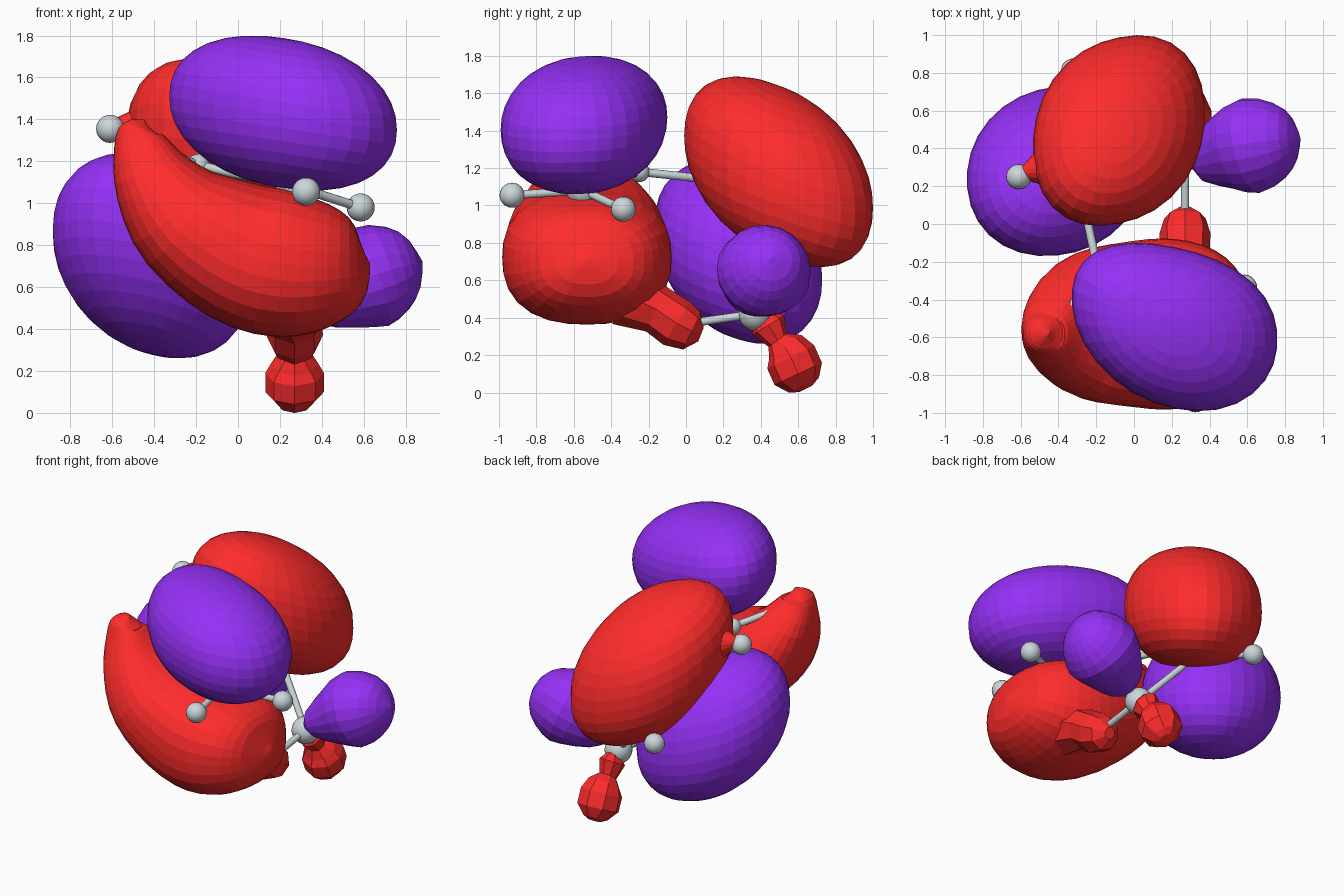
import bpy, bmesh, math
from mathutils import Vector, Matrix

if "Cube" in bpy.data.objects:
    bpy.data.objects.remove(bpy.data.objects["Cube"])


def material(name, rgb):
    m = bpy.data.materials.new(name)
    m.diffuse_color = (*rgb, 1)
    m.use_nodes = True
    m.node_tree.nodes["Principled BSDF"].inputs["Base Color"].default_value = m.diffuse_color
    return m


RED = material("red", (1.0, 0.025, 0.025))
PURPLE = material("purple", (0.3, 0.03, 0.92))
PALE = material("pale_grey", (0.6, 0.68, 0.7))


def finish(name, bm, mat=None, smooth=False):
    bmesh.ops.recalc_face_normals(bm, faces=bm.faces)
    for f in bm.faces:
        f.smooth = smooth
    me = bpy.data.meshes.new(name)
    bm.to_mesh(me)
    bm.free()
    if mat:
        me.materials.append(mat)
    ob = bpy.data.objects.new(name, me)
    bpy.context.collection.objects.link(ob)
    return ob


def lobe(name, mat, c, h, xy, xz, yz, p=2.2, bend=0):
    """Tilted, slightly boxy ellipsoid with half extents h and axis correlations."""
    # Square root of the correlation matrix gives the shear
    l22 = math.sqrt(1 - xy * xy)
    l32 = (yz - xy * xz) / l22
    l33 = math.sqrt(1 - xz * xz - l32 * l32)
    q = p / (p - 1)
    rows = []
    for r in ((1, 0, 0), (xy, l22, 0), (xz, l32, l33)):
        n = sum(abs(v) ** q for v in r) ** (1 / q)
        rows.append([v / n for v in r])
    shear = Matrix(rows)
    bm = bmesh.new()
    bmesh.ops.create_uvsphere(bm, u_segments=30, v_segments=18, radius=1)
    for v in bm.verts:
        u = v.co / sum(abs(k) ** p for k in v.co) ** (1 / p)
        s = shear @ u
        v.co = Vector(c) + Vector((s.x * h[0], s.y * h[1] + bend * u.x * u.x, s.z * h[2]))
    return finish(name, bm, mat)


def spline(rows, n):
    """Catmull-Rom interpolation of section rows."""
    rows = [Vector(r) for r in rows]
    out = []
    for i in range(len(rows) - 1):
        a, b = rows[max(i - 1, 0)], rows[i]
        c, d = rows[i + 1], rows[min(i + 2, len(rows) - 1)]
        for k in range(n):
            t = k / n
            out.append(b + (c - a) * (t / 2)
                       + (2 * a - 5 * b + 4 * c - d) * (t * t / 2)
                       + (3 * b - a - 3 * c + d) * (t ** 3 / 2))
    return out + [rows[-1]]


def loft(name, mat, rows, sides, n=1, p=2.0):
    """Rings along a path; each row is x, y, z, side radius, other radius."""
    rows = spline(rows, n)
    pts = [Vector(r[:3]) for r in rows]
    axis = pts[-1] - pts[0]
    ref = Vector((0, 1, 0)) if abs(axis.normalized().y) < 0.6 else Vector((1, 0, 0))
    bm = bmesh.new()
    rings = []
    for i, r in enumerate(rows):
        d = (pts[min(i + 1, len(pts) - 1)] - pts[max(i - 1, 0)]).normalized()
        q = d.cross(ref).normalized()
        s = q.cross(d)
        ring = []
        for k in range(sides):
            a = 2 * math.pi * k / sides
            ca, sa = math.cos(a), math.sin(a)
            w = (abs(ca) ** p + abs(sa) ** p) ** (-1 / p)
            ring.append(bm.verts.new(pts[i] + s * ca * w * max(r[3], 0.004)
                                     + q * sa * w * max(r[4], 0.004)))
        rings.append(ring)
    for a, b in zip(rings, rings[1:]):
        for k in range(sides):
            j = (k + 1) % sides
            bm.faces.new((a[k], a[j], b[j], b[k]))
    bm.faces.new(rings[0])
    bm.faces.new(rings[-1])
    return finish(name, bm, mat)


# Large rounded lobes
lobe("upper_front_lobe", PURPLE, (0.215, -0.55, 1.43), (0.545, 0.445, 0.37),
     -0.25, -0.22, 0.08, 2.15, 0.05)
lobe("upper_back_lobe", RED, (-0.08, 0.495, 1.18), (0.455, 0.505, 0.51), 0.18, -0.26, -0.38)
lobe("lower_back_lobe", PURPLE, (-0.41, 0.28, 0.75), (0.475, 0.45, 0.49), 0.1, -0.24, -0.28, 2.1)

# Curved front lobe, from its narrow tip to its wide end
loft("lower_front_lobe", RED, [
    (-0.45, -0.58, 1.40, 0, 0), (-0.47, -0.58, 1.36, 0.08, 0.08),
    (-0.47, -0.58, 1.29, 0.125, 0.125),
    (-0.40, -0.56, 1.11, 0.27, 0.20), (-0.25, -0.54, 0.92, 0.39, 0.28),
    (0.0, -0.53, 0.77, 0.44, 0.34), (0.22, -0.53, 0.71, 0.45, 0.35),
    (0.43, -0.53, 0.70, 0.39, 0.295), (0.57, -0.53, 0.70, 0.25, 0.19),
    (0.63, -0.53, 0.71, 0, 0)], 28, 3, 2.4)

# Pointed corner of the upper back lobe
loft("upper_back_lobe_point", RED, [
    (-0.22, 0.35, 1.26, 0.27, 0.27), (-0.52, 0.29, 1.37, 0.08, 0.08),
    (-0.60, 0.27, 1.38, 0.02, 0.02)], 14)

# Small lobes around the end group
loft("side_lobe", PURPLE, [
    (0.30, 0.34, 0.47, 0, 0), (0.36, 0.34, 0.51, 0.12, 0.10),
    (0.48, 0.38, 0.57, 0.20, 0.185), (0.62, 0.415, 0.645, 0.255, 0.25),
    (0.76, 0.44, 0.69, 0.205, 0.205), (0.84, 0.45, 0.71, 0.12, 0.12),
    (0.88, 0.455, 0.72, 0, 0)], 20, 2)
loft("inner_small_lobe", RED, [
    (0.25, -0.32, 0.52, 0.18, 0.17), (0.27, -0.15, 0.44, 0.13, 0.13),
    (0.27, -0.05, 0.37, 0.135, 0.135), (0.27, 0.03, 0.33, 0.11, 0.11),
    (0.27, 0.08, 0.31, 0.04, 0.04)], 8)
loft("bottom_small_lobe", RED, [
    (0.27, 0.40, 0.43, 0.03, 0.02), (0.27, 0.44, 0.36, 0.10, 0.08),
    (0.27, 0.49, 0.28, 0.06, 0.06), (0.27, 0.53, 0.24, 0.11, 0.11),
    (0.27, 0.56, 0.19, 0.14, 0.14), (0.27, 0.60, 0.10, 0.14, 0.14),
    (0.27, 0.63, 0.04, 0.09, 0.08), (0.27, 0.64, 0.02, 0.04, 0.04)], 8)


# Grey balls and rods
def ball(name, p, r):
    bm = bmesh.new()
    bmesh.ops.create_uvsphere(bm, u_segments=20, v_segments=12, radius=r,
                              matrix=Matrix.Translation(p))
    finish(name, bm, PALE, True)


def rod(name, a, b):
    d = b - a
    bm = bmesh.new()
    bmesh.ops.create_cone(bm, cap_ends=True, segments=12, radius1=0.022, radius2=0.022,
                          depth=d.length, matrix=Matrix.Translation((a + b) / 2)
                          @ d.to_track_quat('Z', 'Y').to_matrix().to_4x4())
    finish(name, bm, PALE, True).data.set_sharp_from_angle(angle=math.radians(40))


chain = [Vector(p) for p in ((0.27, -0.55, 1.08), (-0.19, -0.25, 1.18), (-0.29, 0.22, 1.13),
                             (-0.07, 0.55, 0.81), (0.27, 0.37, 0.42))]
ends = [(0, (0.325, -0.93, 1.055)), (0, (0.585, -0.335, 0.98)), (1, (-0.45, -0.58, 1.29)),
        (2, (-0.61, 0.25, 1.355)), (3, (-0.32, 0.81, 0.79)), (4, (0.27, -0.05, 0.36)),
        (4, (0.27, 0.58, 0.15)), (4, (0.64, 0.42, 0.65))]
for i, p in enumerate(chain):
    ball(f"chain_ball_{i + 1}", p, 0.09 if i in (0, 4) else 0.055)
    if i:
        rod(f"chain_rod_{i}", chain[i - 1], p)
for i, (k, p) in enumerate(ends):
    ball(f"end_ball_{i + 1}", Vector(p), 0.067)
    rod(f"end_rod_{i + 1}", chain[k], Vector(p))
